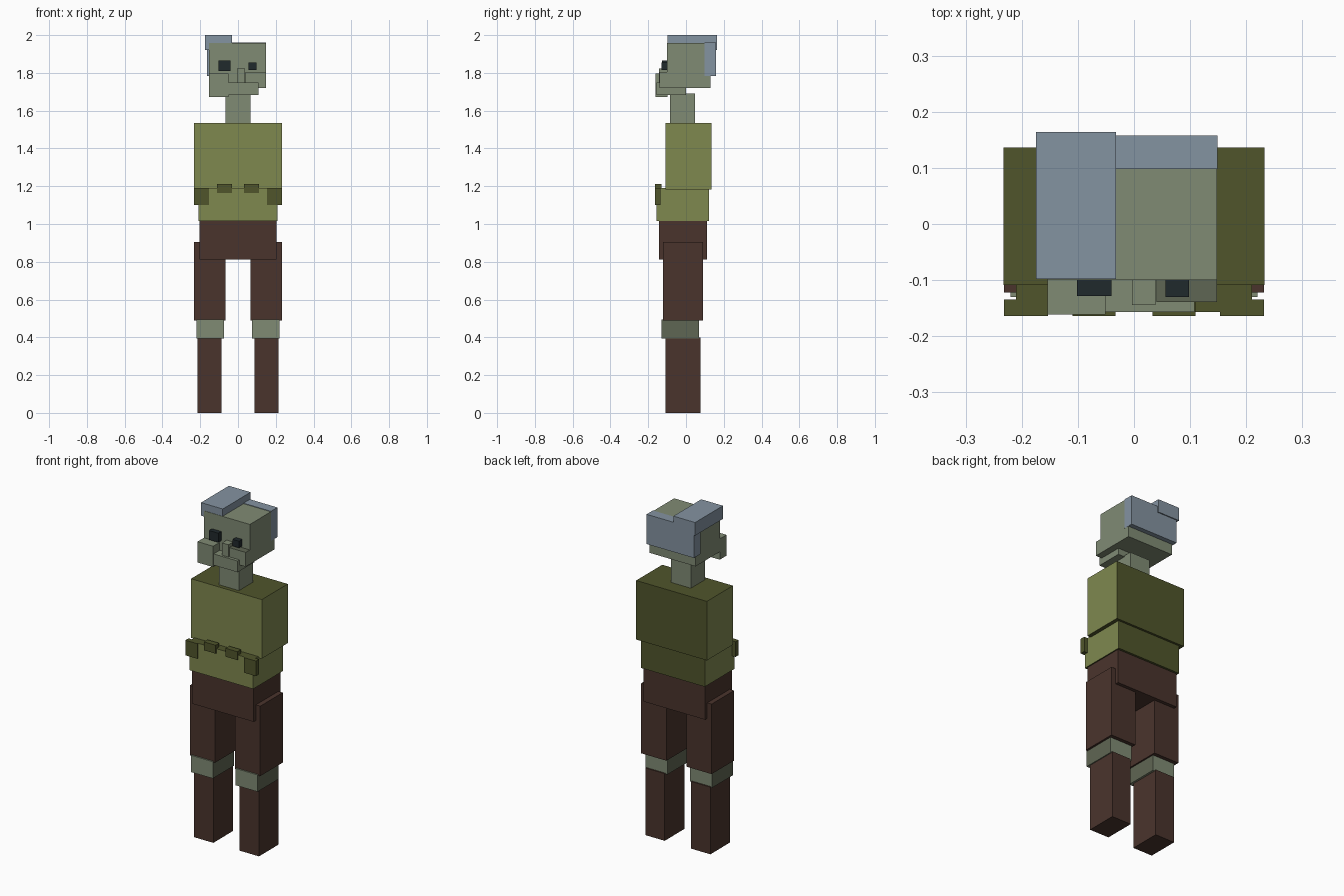
import bpy
import bmesh
from mathutils import Vector

cube = bpy.data.objects.get("Cube")
if cube:
    bpy.data.objects.remove(cube, do_unlink=True)


def linear(hex_code):
    values = [int(hex_code[i:i + 2], 16) / 255 for i in (0, 2, 4)]
    return [v / 12.92 if v < 0.04045 else ((v + 0.055) / 1.055) ** 2.4 for v in values] + [1]


def material(name, hex_code):
    mat = bpy.data.materials.new(name)
    mat.use_nodes = True
    mat.diffuse_color = linear(hex_code)
    bsdf = next(n for n in mat.node_tree.nodes if n.type == 'BSDF_PRINCIPLED')
    bsdf.inputs["Base Color"].default_value = linear(hex_code)
    bsdf.inputs["Roughness"].default_value = 0.9
    return mat


skin = material("grey green skin", "808B74")
skin_dark = material("dark grey green", "5F6653")
olive = material("olive cloth", "7F884F")
olive_dark = material("dark olive", "50552B")
brown = material("brown trousers", "4A342C")
hair = material("blue grey hair", "8493A1")
black = material("eye black", "20292C")


def box(name, x, y, z, mat, second=None, rule=None):
    """Box from axis ranges; faces whose normal meets the rule get the second colour."""
    bm = bmesh.new()
    bmesh.ops.create_cube(bm, size=1)
    size = Vector((x[1] - x[0], y[1] - y[0], z[1] - z[0]))
    bmesh.ops.scale(bm, vec=size, verts=bm.verts)
    bm.normal_update()
    if rule:
        for face in bm.faces:
            face.material_index = int(rule(face.normal))
    mesh = bpy.data.meshes.new(name)
    bm.to_mesh(mesh)
    bm.free()
    mesh.materials.append(mat)
    if second:
        mesh.materials.append(second)
    obj = bpy.data.objects.new(name, mesh)
    obj.location = (sum(x) / 2, sum(y) / 2, sum(z) / 2)
    bpy.context.collection.objects.link(obj)
    return obj


def pair(name, x, *args):
    """Mirrored boxes; x is the range on the left (+x) side."""
    box("left_" + name, x, *args)
    box("right_" + name, (-x[1], -x[0]), *args)


def is_side(n):
    return abs(n.x) > 0.5


def is_top(n):
    return n.z > 0.5


def is_back_or_cap(n):
    return n.y > 0.5 or abs(n.z) > 0.5


# Legs
pair("shin", (0.087, 0.214), (-0.108, 0.076), (0, 0.40), brown)
pair("knee", (0.075, 0.22), (-0.13, 0.068), (0.395, 0.495), skin, skin_dark, is_side)
pair("thigh", (0.066, 0.232), (-0.122, 0.09), (0.488, 0.905), brown)
box("hips", (-0.203, 0.203), (-0.143, 0.11), (0.812, 1.015), brown)

# Torso
box("waist", (-0.21, 0.21), (-0.157, 0.123), (1.015, 1.19), olive, olive_dark, is_back_or_cap)
box("chest", (-0.233, 0.233), (-0.109, 0.136), (1.183, 1.535), olive, olive_dark, is_back_or_cap)

# Belt pouches
pair("outer_pouch", (0.153, 0.232), (-0.164, -0.135), (1.10, 1.19), olive_dark)
pair("inner_pouch", (0.033, 0.11), (-0.164, -0.13), (1.163, 1.213), olive_dark)

# Head
box("neck", (-0.066, 0.066), (-0.085, 0.048), (1.53, 1.69), skin)
box("head", (-0.154, 0.148), (-0.10, 0.13), (1.72, 1.957), skin)
box("chin", (-0.052, 0.108), (-0.157, 0), (1.683, 1.75), skin)
box("right_cheek", (-0.154, -0.051), (-0.161, -0.098), (1.673, 1.797), skin)
box("left_cheek", (0.04, 0.148), (-0.139, -0.098), (1.72, 1.805), skin, skin_dark, is_top)
box("nose", (-0.004, 0.038), (-0.144, -0.098), (1.74, 1.823), skin)
box("right_eye", (-0.102, -0.04), (-0.128, -0.098), (1.81, 1.865), black)
box("left_eye", (0.056, 0.098), (-0.13, -0.098), (1.815, 1.855), black)

# Hair
box("hair_top", (-0.175, -0.032), (-0.098, 0.164), (1.922, 2), hair)
box("hair_back", (-0.163, 0.149), (0.098, 0.158), (1.783, 1.96), hair)
